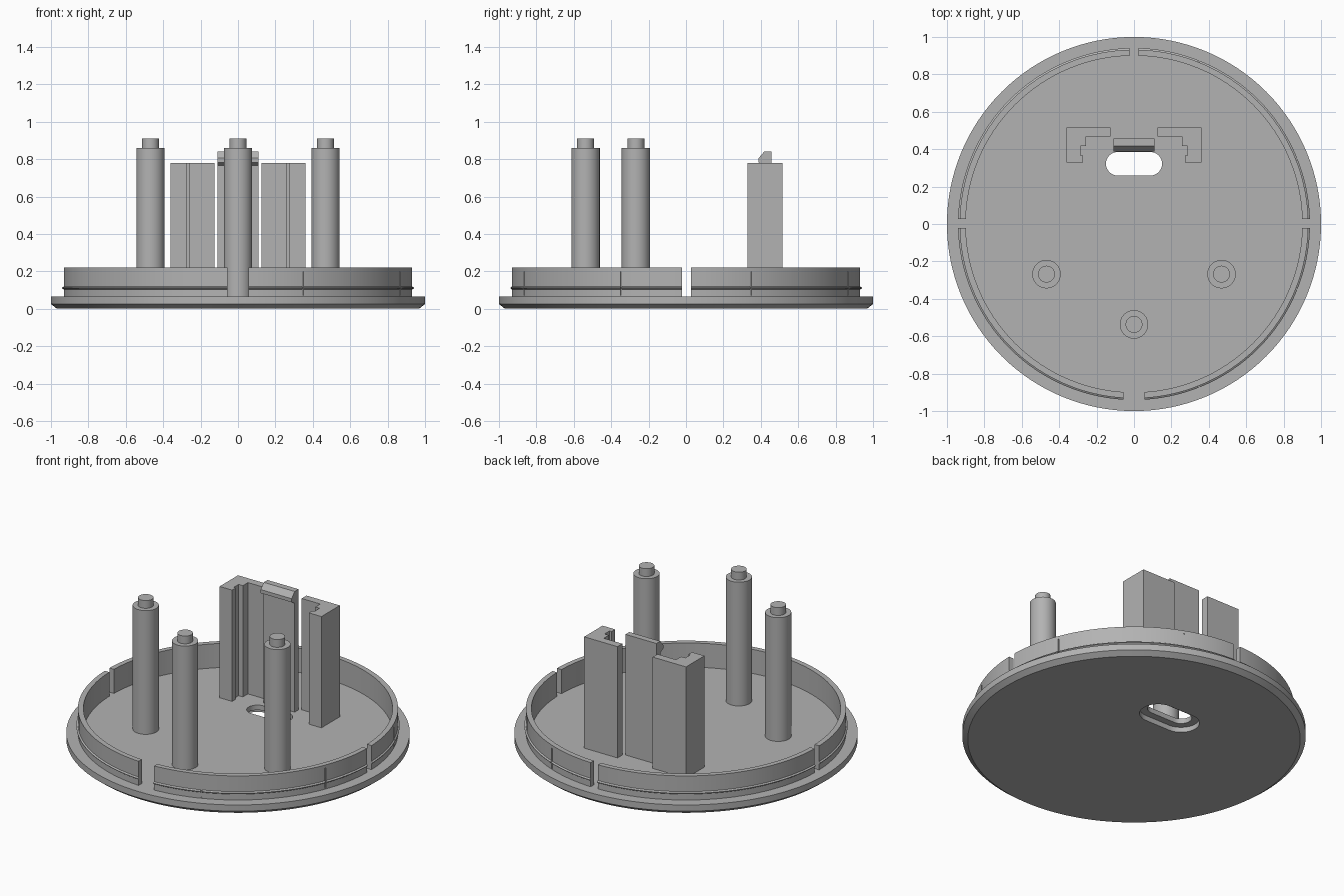
import bpy
import bmesh
from math import cos, sin, pi, radians
from mathutils import Matrix

if "Cube" in bpy.data.objects:
    bpy.data.objects.remove(bpy.data.objects["Cube"])

grey = bpy.data.materials.new("plain grey")
grey.use_nodes = True
GREY = (0.45, 0.45, 0.45, 1)
grey.diffuse_color = GREY
grey.node_tree.nodes["Principled BSDF"].inputs["Base Color"].default_value = GREY

FLOOR = 0.065


def finish(name, bm):
    bmesh.ops.recalc_face_normals(bm, faces=bm.faces)
    mesh = bpy.data.meshes.new(name)
    bm.to_mesh(mesh)
    bm.free()
    mesh.materials.append(grey)
    ob = bpy.data.objects.new(name, mesh)
    bpy.context.collection.objects.link(ob)
    return ob


def activate(ob):
    bpy.ops.object.select_all(action="DESELECT")
    ob.select_set(True)
    bpy.context.view_layer.objects.active = ob


def smooth(ob):
    activate(ob)
    bpy.ops.object.shade_smooth_by_angle(angle=radians(25))


def lathe(name, profile, steps, centre=(0, 0), closed=False):
    """Turn an (r, z) profile about a vertical axis; open profiles get end caps."""
    bm = bmesh.new()
    rings = [[bm.verts.new((centre[0] + r * cos(2 * pi * i / steps),
                            centre[1] + r * sin(2 * pi * i / steps), z))
              for i in range(steps)] for r, z in profile]
    pairs = list(zip(rings, rings[1:]))
    if closed:
        pairs.append((rings[-1], rings[0]))
    else:
        bm.faces.new(rings[0])
        bm.faces.new(rings[-1])
    for a, b in pairs:
        for i in range(steps):
            j = (i + 1) % steps
            bm.faces.new((a[i], a[j], b[j], b[i]))
    return finish(name, bm)


def prism(name, outline, depth, place):
    """Extrude a 2D outline; place maps (u, v, w) to xyz, w running over depth."""
    bm = bmesh.new()
    ends = [[bm.verts.new(place(u, v, w)) for u, v in outline] for w in depth]
    bm.faces.new(ends[0])
    bm.faces.new(ends[1])
    n = len(outline)
    for i in range(n):
        j = (i + 1) % n
        bm.faces.new((ends[0][i], ends[0][j], ends[1][j], ends[1][i]))
    return finish(name, bm)


def upright(u, v, w):
    return (u, v, w)


def cut(target, cutter):
    mod = target.modifiers.new("cut", "BOOLEAN")
    mod.operation = "DIFFERENCE"
    mod.solver = "EXACT"
    mod.object = cutter
    activate(target)
    bpy.ops.object.modifier_apply(modifier=mod.name)
    bpy.data.objects.remove(cutter)


def box_cutter(size, centre, angle=0):
    bm = bmesh.new()
    bmesh.ops.create_cube(bm, size=1)
    bm.transform(Matrix.Rotation(angle, 4, "Z") @ Matrix.Translation(centre)
                 @ Matrix.Diagonal((*size, 1)))
    return finish("cutter", bm)


def slot_outline(half_length, radius, y, steps=16):
    points = []
    for side, start in ((1, -pi / 2), (-1, pi / 2)):
        for i in range(steps + 1):
            a = start + pi * i / steps
            points.append((side * (half_length - radius) + radius * cos(a),
                           y + radius * sin(a)))
    return points


# Base disc with chamfered underside and a cable slot in a recess
base = lathe("base_disc", [(0.968, 0), (1, 0.025), (1, FLOOR)], 128)
cut(base, prism("cutter", slot_outline(0.15, 0.063, 0.322), (-0.1, 0.2), upright))
cut(base, prism("cutter", slot_outline(0.195, 0.108, 0.322), (-0.1, 0.033), upright))
smooth(base)

# Raised rim with a snap ridge, four gaps and shallow vertical slits
rim = lathe("rim_wall", [(0.9, 0.05), (0.932, 0.05), (0.932, 0.103), (0.941, 0.109),
                         (0.941, 0.113), (0.932, 0.119), (0.932, 0.22), (0.9, 0.22)],
            128, closed=True)
TALL = 0.6
cut(rim, box_cutter((0.11, 0.3, TALL), (0, -0.92, 0.1)))
cut(rim, box_cutter((0.05, 0.3, TALL), (0, 0.92, 0.1)))
for side in (-1, 1):
    cut(rim, box_cutter((0.3, 0.047, TALL), (side * 0.92, 0.002, 0.1)))
for quarter in range(4):
    for offset in (21.8, 68.2):
        cut(rim, box_cutter((0.03, 0.008, 0.13), (0.94, 0, 0.135),
                            radians(90 * quarter + offset)))
smooth(rim)

# Three posts with locating pins
for name, spot in (("right_post", (-0.468, -0.268)), ("left_post", (0.468, -0.268)),
                   ("front_post", (0, -0.537))):
    smooth(lathe(name, [(0.076, 0.05), (0.076, 0.86), (0.045, 0.86), (0.045, 0.91)],
                 48, spot))

# Mirrored grooved guide rails
rail = [(0.362, 0.517), (0.125, 0.517), (0.125, 0.468), (0.257, 0.468), (0.257, 0.417),
        (0.287, 0.417), (0.287, 0.366), (0.273, 0.366), (0.273, 0.33), (0.362, 0.33)]
for name, side in (("left_rail", 1), ("right_rail", -1)):
    prism(name, [(side * x, y) for x, y in rail], (0.05, 0.78), upright)

# Snap clip between the rails, hooked toward the front
clip = [(0.457, 0.05), (0.457, 0.84), (0.418, 0.84), (0.388, 0.805),
        (0.388, 0.782), (0.418, 0.765), (0.418, 0.05)]
prism("snap_clip", clip, (-0.11, 0.11), lambda u, v, w: (w, u, v))
